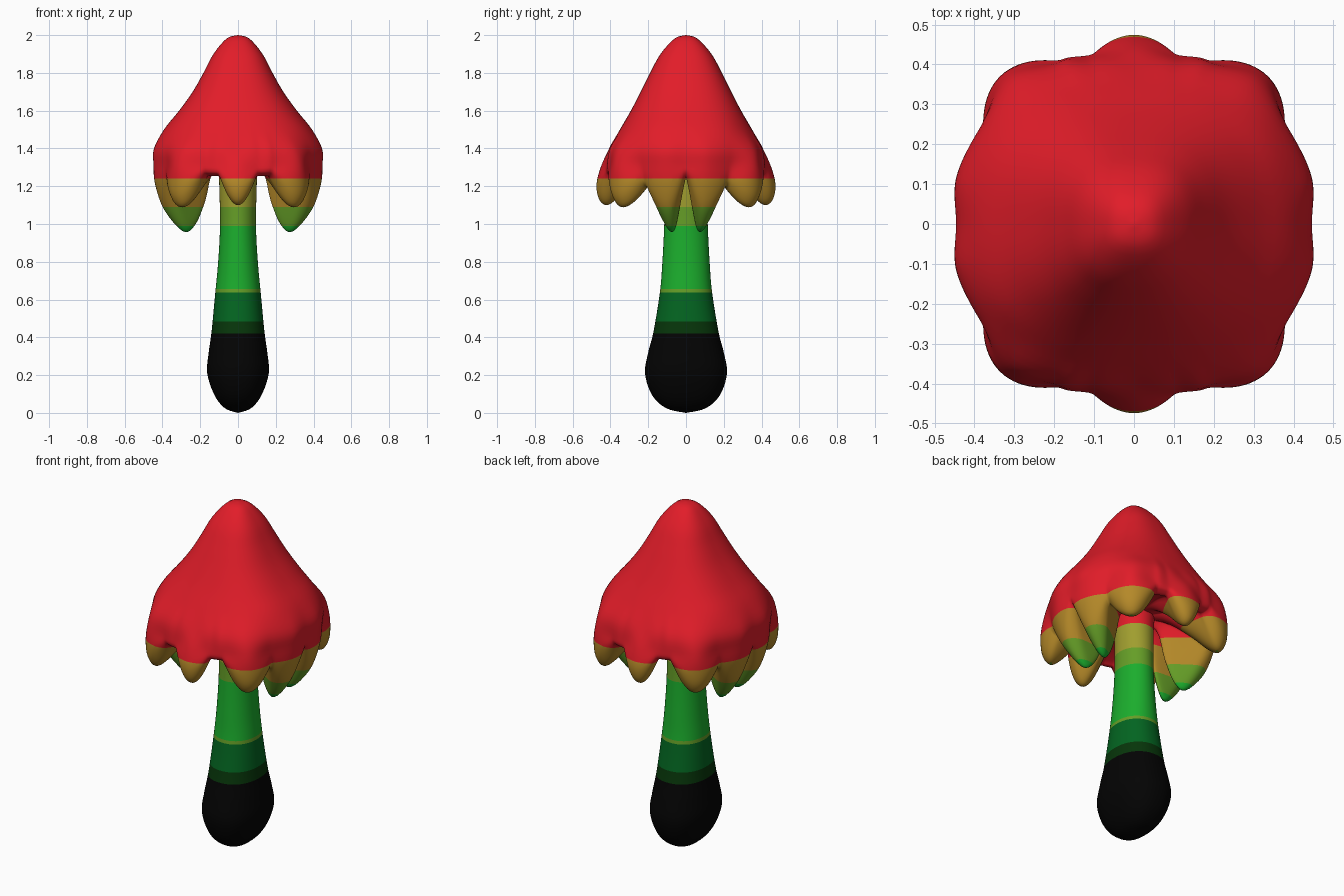
import bpy, bmesh, math
from mathutils import Vector

if "Cube" in bpy.data.objects:
    bpy.data.objects.remove(bpy.data.objects["Cube"])

# ---- materials ----
def mat(name, r, g, b):
    m = bpy.data.materials.new(name)
    m.diffuse_color = (r, g, b, 1)
    m.use_nodes = True
    m.node_tree.nodes["Principled BSDF"].inputs["Base Color"].default_value = m.diffuse_color
    return m

RED = mat("cap red", 0.76, 0.012, 0.022)
OCHRE = mat("ochre", 0.46, 0.25, 0.022)
OLIVE = mat("olive yellow", 0.35, 0.34, 0.028)
LEAF = mat("leaf green", 0.13, 0.34, 0.02)
GREEN = mat("bright green", 0.011, 0.42, 0.026)
DARK = mat("dark green", 0.001, 0.13, 0.015)
DEEP = mat("deep green", 0.002, 0.036, 0.003)
BLACK = mat("black", 0.001, 0.001, 0.001)

# ---- helpers ----
def spline(pts, n):
    """Catmull-Rom through the points, n steps per span."""
    pts = [Vector(p) for p in pts]
    out = []
    for i in range(len(pts) - 1):
        p0, p1, p2 = pts[max(i - 1, 0)], pts[i], pts[i + 1]
        p3 = pts[min(i + 2, len(pts) - 1)]
        for k in range(n):
            t = k / n
            out.append(0.5 * (2 * p1 + (p2 - p0) * t
                              + (2 * p0 - 5 * p1 + 4 * p2 - p3) * t * t
                              + (3 * p1 - p0 - 3 * p2 + p3) * t ** 3))
    return out + [pts[-1]]

def loft(name, columns, bands):
    """Skin closed columns of points sharing both end poles; colour by height.
    bands: (lower height, material) from top to bottom."""
    bm = bmesh.new()
    first = bm.verts.new(columns[0][0])
    last = bm.verts.new(columns[0][-1])
    cols = [[first] + [bm.verts.new(p) for p in c[1:-1]] + [last] for c in columns]
    for a, b in zip(cols, cols[1:] + cols[:1]):
        for j in range(len(a) - 1):
            quad = list(dict.fromkeys((a[j], a[j + 1], b[j + 1], b[j])))
            bm.faces.new(quad)
    for h, _ in bands[:-1]:
        bmesh.ops.bisect_plane(bm, geom=bm.verts[:] + bm.edges[:] + bm.faces[:],
                               plane_co=(0, 0, h), plane_no=(0, 0, 1), dist=1e-5)
    bmesh.ops.recalc_face_normals(bm, faces=bm.faces[:])
    for f in bm.faces:
        z = f.calc_center_median().z
        f.material_index = next((i for i, (h, _) in enumerate(bands) if z > h), len(bands) - 1)
        f.smooth = True
    me = bpy.data.meshes.new(name)
    bm.to_mesh(me)
    bm.free()
    for _, m in bands:
        me.materials.append(m)
    ob = bpy.data.objects.new(name, me)
    bpy.context.collection.objects.link(ob)
    return ob

# ---- stalk: rounded oval section, (half width x, half width y, z) ----
stalk = [(0, 0, 0), (.07, .105, .025), (.125, .18, .095), (.163, .217, .21),
         (.155, .2, .32), (.14, .172, .43), (.12, .138, .64), (.105, .125, .8),
         (.095, .115, 1.0), (.1, .11, 1.24), (.1, .1, 1.36), (0, 0, 1.37)]
prof = spline(stalk, 5)

def power(v, e):
    return math.copysign(abs(v) ** e, v)

N = 64
cols = []
for i in range(N):
    a = 2 * math.pi * i / N
    col = []
    for p in prof:
        e = 2 / (2 + 0.4 * max(0, 1 - p.z))     # squarer towards the foot
        col.append((max(p.x, 0) * power(math.cos(a), e),
                    max(p.y, 0) * power(math.sin(a), e), max(p.z, 0)))
    cols.append(col)
loft("stalk", cols, [(1.24, RED), (1.09, OLIVE), (.99, LEAF), (.657, GREEN), (.638, LEAF),
                     (.485, DARK), (.42, DEEP), (-1, BLACK)])

# ---- cap: squarish oval dome, then ten drooping lobes; one quarter described ----
DOME = [  # (half width x, half width y, z)
    (.06, .06, 1.982), (.13, .135, 1.9), (.183, .19, 1.8), (.24, .24, 1.7),
    (.312, .292, 1.6), (.392, .35, 1.5)]
KEYS = [0, 15, 31, 48.5, 66, 76, 90]
BELLY = [  # radius at z = 1.4 and z = 1.31
    (.442, .443), (.455, .458), (.452, .45), (.465, .493), (.435, .45), (.415, .435), (.405, .448)]
LOWER = [  # rim, tip and inner wall as (radius, z)
    [(.438, 1.28), (.42, 1.26), (.40, 1.25), (.37, 1.265), (.30, 1.29), (.15, 1.32)],
    [(.447, 1.2), (.40, 1.07), (.30, .96), (.235, .995), (.18, 1.12), (.13, 1.29)],
    [(.44, 1.25), (.425, 1.22), (.395, 1.205), (.36, 1.22), (.28, 1.27), (.15, 1.32)],
    [(.50, 1.22), (.49, 1.14), (.455, 1.09), (.40, 1.11), (.30, 1.2), (.16, 1.3)],
    [(.446, 1.28), (.43, 1.265), (.40, 1.255), (.37, 1.27), (.28, 1.3), (.15, 1.32)],
    [(.436, 1.28), (.425, 1.265), (.40, 1.255), (.37, 1.27), (.28, 1.3), (.15, 1.32)],
    [(.474, 1.21), (.46, 1.13), (.42, 1.1), (.37, 1.13), (.28, 1.22), (.15, 1.31)]]
LOBES = (1, 3, 6)

def section(deg):
    """Profile (radius, z) at an angle folded into the first quarter."""
    d = deg % 180
    d = min(d, 180 - d)
    k = next(i for i in range(6) if d <= KEYS[i + 1])
    t = (d - KEYS[k]) / (KEYS[k + 1] - KEYS[k])
    soft = t * t * (3 - 2 * t)
    # rounded at the lobe, tighter at the gap
    tight = math.sin(t * math.pi / 2) if k + 1 in LOBES else 1 - math.sin((1 - t) * math.pi / 2)
    low = soft if k == 4 else tight
    c, s = math.cos(math.radians(d)), math.sin(math.radians(d))
    pts = [(0, 2)]
    pts += [(((c / x) ** 2.5 + (s / y) ** 2.5) ** -0.4, z) for x, y, z in DOME]
    pts += [(a + (b - a) * soft, z) for a, b, z in zip(BELLY[k], BELLY[k + 1], (1.4, 1.31))]
    pts += [Vector(a).lerp(Vector(b), low) for a, b in zip(LOWER[k], LOWER[k + 1])]
    return spline(pts + [(0, 1.33)], 4)

cols = []
for i in range(240):
    a = math.radians(i * 1.5)
    cols.append([(max(p[0], 0) * math.cos(a), max(p[0], 0) * math.sin(a), p[1])
                 for p in section(i * 1.5)])
loft("cap", cols, [(1.24, RED), (1.09, OCHRE), (.99, LEAF), (-1, GREEN)])
